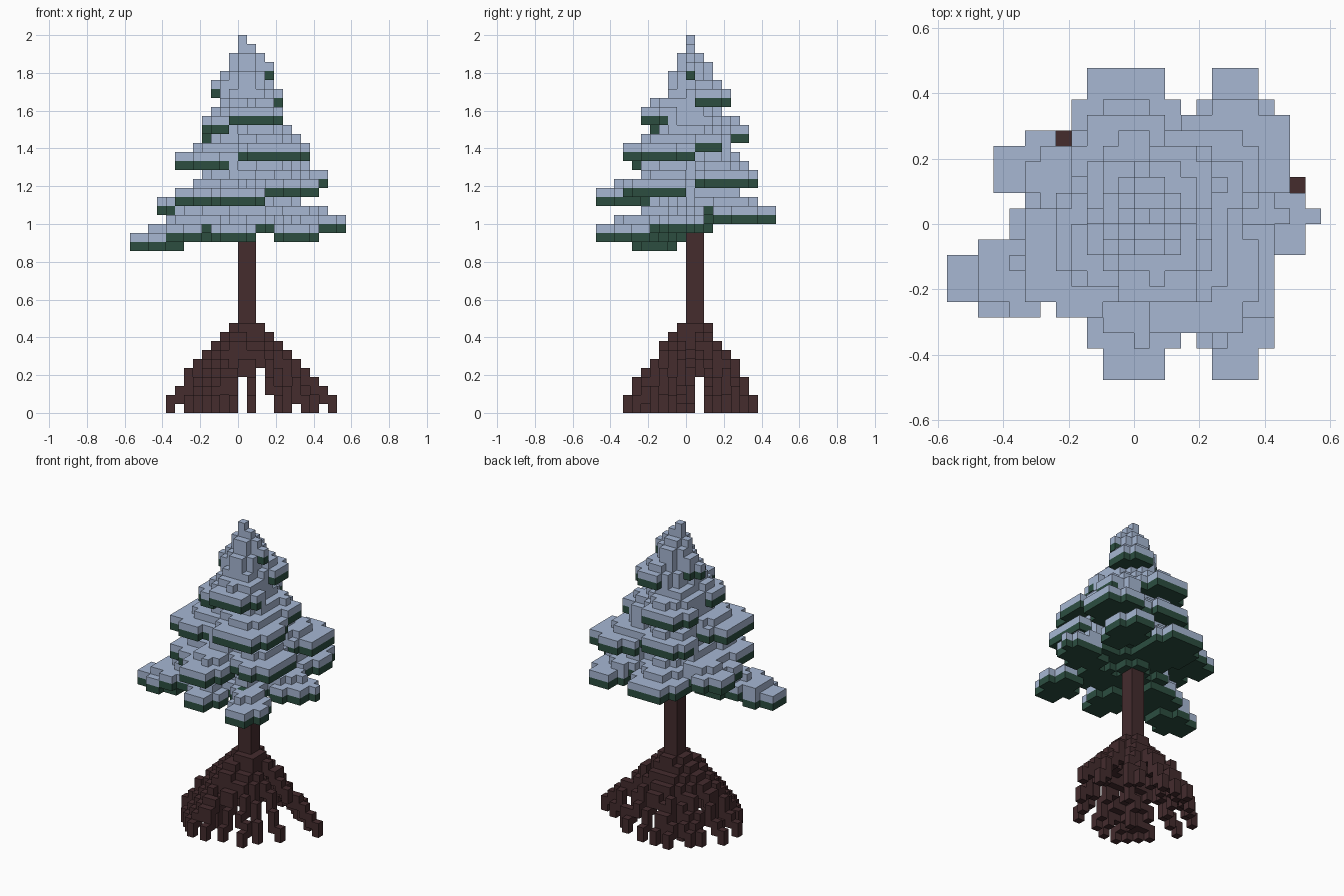
import bpy, bmesh, math
from mathutils import Vector

U = 2 / 42  # size of one block

old = bpy.data.objects.get("Cube")
if old:
    bpy.data.objects.remove(old, do_unlink=True)


def material(name, rgb):
    m = bpy.data.materials.new(name)
    m.use_nodes = True
    m.diffuse_color = (*rgb, 1)
    m.node_tree.nodes["Principled BSDF"].inputs["Base Color"].default_value = (*rgb, 1)
    return m


SNOW = material("blue_grey_snow", (0.385, 0.475, 0.65))
GREEN = material("dark_green_needles", (0.025, 0.076, 0.051))
BARK = material("dark_brown_bark", (0.058, 0.025, 0.027))

# Corner order of the face on each side of a block
SIDES = {
    (1, 0, 0): [(1, 0, 0), (1, 1, 0), (1, 1, 1), (1, 0, 1)],
    (-1, 0, 0): [(0, 0, 0), (0, 0, 1), (0, 1, 1), (0, 1, 0)],
    (0, 1, 0): [(0, 1, 0), (0, 1, 1), (1, 1, 1), (1, 1, 0)],
    (0, -1, 0): [(0, 0, 0), (1, 0, 0), (1, 0, 1), (0, 0, 1)],
    (0, 0, 1): [(0, 0, 1), (1, 0, 1), (1, 1, 1), (0, 1, 1)],
    (0, 0, -1): [(0, 0, 0), (0, 1, 0), (1, 1, 0), (1, 0, 0)],
}


def block_object(name, cells, mats, pick=lambda c: 0):
    """Skin a set of blocks, keeping only the exposed faces."""
    bm = bmesh.new()
    verts = {}
    for c in sorted(cells):
        for d, corners in SIDES.items():
            if tuple(a + b for a, b in zip(c, d)) in cells:
                continue
            loop = []
            for k in corners:
                p = tuple(a + b for a, b in zip(c, k))
                if p not in verts:
                    verts[p] = bm.verts.new(Vector(p) * U)
                loop.append(verts[p])
            bm.faces.new(loop).material_index = pick(c)
    me = bpy.data.meshes.new(name)
    bm.to_mesh(me)
    bm.free()
    for m in mats:
        me.materials.append(m)
    ob = bpy.data.objects.new(name, me)
    bpy.context.collection.objects.link(ob)
    return ob


def disc(cells, cx, cy, rx, ry, z):
    """Add one layer of blocks in a rounded outline."""
    for x in range(math.floor(cx - rx), math.ceil(cx + rx)):
        for y in range(math.floor(cy - ry), math.ceil(cy + ry)):
            if ((x + .5 - cx) / rx) ** 2 + ((y + .5 - cy) / ry) ** 2 <= 1.03:
                cells.add((x, y, z))


def pad(cells, x0, x1, y0, y1, z):
    """Add one layer of blocks in a rectangle whose corners are notched along the bough."""
    along_x = abs((x0 + x1) / 2 - 1) > abs((y0 + y1) / 2 - 1)
    nx = min(2 if along_x else 1, (x1 - x0) // 3)
    ny = min(1 if along_x else 2, (y1 - y0) // 3)
    for x in range(x0, x1):
        for y in range(y0, y1):
            if min(x - x0, x1 - 1 - x) >= nx or min(y - y0, y1 - 1 - y) >= ny:
                cells.add((x, y, z))


# Boughs spiral up the trunk: x0, x1, y0, y1, base height
BOUGHS = [
    (-12, -6, -6, -1, 18), (-10, -4, -6, 0, 19), (-3, 2, -9, -3, 19),
    (4, 9, -10, -4, 19), (8, 12, -1, 2, 20), (5, 11, -3, 2, 20),
    (-4, 3, 2, 10, 21), (4, 9, 3, 10, 21), (-9, -3, 1, 6, 22), (-8, -2, -2, 2, 22),
    (-7, -1, -6, 0, 23), (-3, 3, -10, -3, 23), (3, 9, -7, 1, 24),
    (3, 10, 1, 8, 25), (-4, 3, 2, 7, 26), (-7, 0, -6, 2, 27),
    (0, 8, -7, 1, 28), (1, 7, 0, 5, 29), (-4, 3, 1, 7, 30),
    (-4, 0, -4, 1, 31), (-2, 5, -5, 1, 32), (0, 5, 0, 5, 34),
    (-3, 0, -1, 2, 35), (-1, 3, -2, 1, 36), (2, 4, 0, 1, 37),
]
crown = set()
for x0, x1, y0, y1, z in BOUGHS:
    cx, cy, rx, ry = (x0 + x1) / 2, (y0 + y1) / 2, (x1 - x0) / 2, (y1 - y0) / 2
    # Needles with a layer of snow, then a smaller drift set inward
    pad(crown, x0, x1, y0, y1, z)
    pad(crown, x0, x1, y0, y1, z + 1)
    if z < 36:
        sx, sy = cx + (1 - cx) * .2, cy + (1 - cy) * .2
        disc(crown, sx, sy, rx * .72, ry * .72, z + 2)
    # Raised inner part joining the trunk
    if z < 33:
        mx, my = (cx + 1) / 2, (cy + 1) / 2
        for k in (1, 2):
            disc(crown, mx, my, rx * .85, ry * .85, z + k)
        disc(crown, mx, my, rx * .6, ry * .6, z + 3)

# Tapering core
for z in range(20, 38):
    r = min(2 + (z - 20) * 1.2, 4.6 - (z - 20) * .16)
    disc(crown, 1, 1, r, r, z)

# Stepped tip: x0, x1, y0, y1, z
for x0, x1, y0, y1, z in [(-1, 3, -1, 3, 38), (2, 4, 0, 1, 38), (-1, 3, 0, 1, 39),
                          (0, 2, -1, 2, 39), (0, 2, 0, 1, 40), (0, 1, 0, 1, 41)]:
    pad(crown, x0, x1, y0, y1, z)
# A block over a gap is needles, everything above it is snow
block_object("crown", crown, [SNOW, GREEN],
             lambda c: 0 if (c[0], c[1], c[2] - 1) in crown else 1)

# Trunk
bpy.ops.mesh.primitive_cube_add(size=1, location=(U, U, 15.5 * U))
trunk = bpy.context.object
trunk.name = "trunk"
trunk.scale = (2 * U, 2 * U, 11 * U)
bpy.ops.object.transform_apply(location=True, rotation=False, scale=True)
trunk.data.materials.append(BARK)

# Roots spread from the trunk base to these ground blocks
ROOT_ENDS = [
    (-8, -1), (-8, 2), (-6, -4), (-6, 0), (-6, 4), (-5, -5), (-5, 5), (-4, -6),
    (-4, 2), (-3, -7), (-3, 4), (-3, 7), (-2, -3), (-2, 6), (-1, -7), (-1, 7),
    (1, -6), (1, 7), (4, -6), (4, 6), (5, -4), (5, 5), (7, -2), (8, 3), (10, 2),
]
roots = {(x, y, 9) for x in range(-1, 3) for y in range(-1, 3)}
roots -= {(-1, -1, 9), (2, 2, 9), (-1, 2, 9)}
for ex, ey in ROOT_ENDS:
    last = None
    for z in range(9, -1, -1):
        f = ((10 - max(z, 1)) / 9) ** .82
        p = (round(.5 + (ex - .5) * f), round(.5 + (ey - .5) * f))
        roots.add((*p, z))
        # Overlap each step with the one above it
        if last and last != p:
            roots.add((*last, z))
        last = p
block_object("roots", roots, [BARK])
